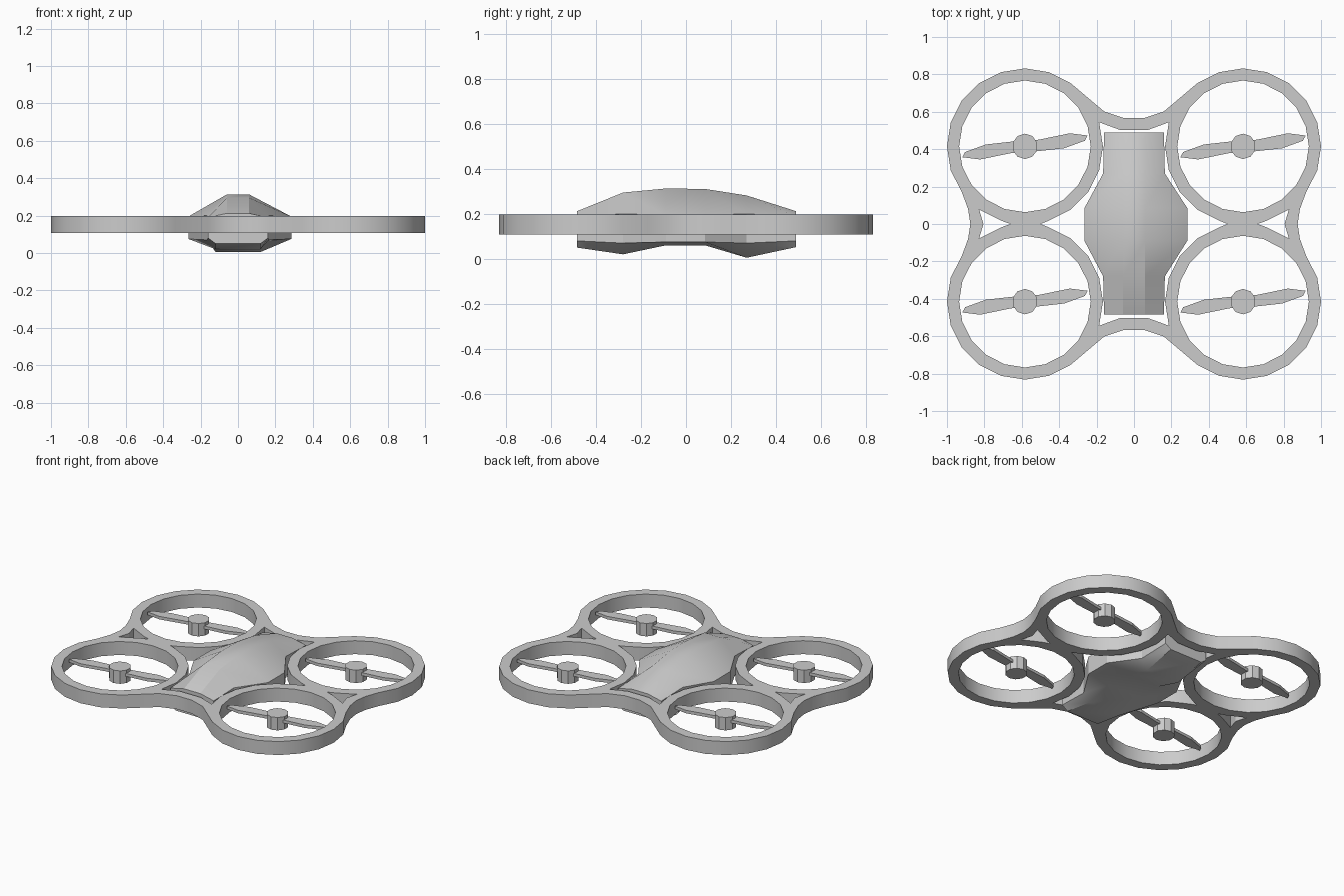
import bpy, bmesh, math

if "Cube" in bpy.data.objects:
    bpy.data.objects.remove(bpy.data.objects["Cube"])

grey = bpy.data.materials.new("light grey")
grey.diffuse_color = (0.6, 0.6, 0.6, 1)
grey.use_nodes = True
grey.node_tree.nodes["Principled BSDF"].inputs["Base Color"].default_value = grey.diffuse_color

CX, CY, R_OUT, R_IN = 0.583, 0.415, 0.417, 0.352
Z0, Z1 = 0.108, 0.198


def ring(angles, r=R_OUT):
    """Points on the rotor guard in the +x +y quarter."""
    return [(CX + r * math.cos(math.radians(a)), CY + r * math.sin(math.radians(a)))
            for a in angles]


def four_way(quarter):
    """Mirror an open quarter path, running clockwise from +y to +x, into a loop."""
    half = quarter + [(x, -y) for x, y in reversed(quarter) if y > 1e-4]
    return half + [(-x, y) for x, y in reversed(half) if x > 1e-4]


def finish(name, mesh, smooth=True):
    obj = bpy.data.objects.new(name, mesh)
    bpy.context.collection.objects.link(obj)
    mesh.materials.clear()
    mesh.materials.append(grey)
    if smooth:
        bpy.ops.object.select_all(action='DESELECT')
        obj.select_set(True)
        bpy.context.view_layer.objects.active = obj
        bpy.ops.object.shade_smooth_by_angle(angle=math.radians(30))
    return obj


def prism(bm, pts, z0, z1):
    """Extrude a counter-clockwise outline between two heights."""
    lo = [bm.verts.new((x, y, z0)) for x, y in pts]
    hi = [bm.verts.new((x, y, z1)) for x, y in pts]
    bm.faces.new(lo[::-1])
    bm.faces.new(hi)
    for i in range(len(pts)):
        j = (i + 1) % len(pts)
        bm.faces.new((lo[i], lo[j], hi[j], hi[i]))


# Guard frame: one outline with rotor, body and side openings
outer = four_way([(0.055, 0.567), (0.16, 0.602)] + ring(range(126, -37, -18))
                 + [(0.887, 0.08), (0.875, 0)])
centre = four_way([(0.075, 0.503)] + ring(range(162, 253, 18)) + [(0.5, 0)])
loops = [outer, centre]
for sx in (1, -1):
    gap = [(0.66, 0)] + ring((288, 306)) + [(0.805, 0)] \
        + [(x, -y) for x, y in ring((306, 288))]
    loops.append([(sx * x, y) for x, y in gap])
    for sy in (1, -1):
        loops.append([(sx * x, sy * y) for x, y in ring(range(0, 360, 18), R_IN)])

curve = bpy.data.curves.new("frame_outline", 'CURVE')
curve.dimensions = '2D'
curve.fill_mode = 'BOTH'
curve.extrude = (Z1 - Z0) / 2
for pts in loops:
    spline = curve.splines.new('POLY')
    spline.points.add(len(pts) - 1)
    for p, (x, y) in zip(spline.points, pts):
        p.co = (x, y, 0, 1)
    spline.use_cyclic_u = True
helper = bpy.data.objects.new("frame_outline", curve)
bpy.context.collection.objects.link(helper)
bpy.context.view_layer.update()
frame_mesh = bpy.data.meshes.new_from_object(
    helper.evaluated_get(bpy.context.evaluated_depsgraph_get()))
bpy.data.objects.remove(helper)
bm = bmesh.new()
bm.from_mesh(frame_mesh)
bmesh.ops.remove_doubles(bm, verts=bm.verts, dist=1e-4)
bmesh.ops.translate(bm, verts=bm.verts, vec=(0, 0, (Z0 + Z1) / 2))
bmesh.ops.recalc_face_normals(bm, faces=bm.faces)
bm.to_mesh(frame_mesh)
bm.free()
finish("guard_frame", frame_mesh)

# Body: lofted sections (y, left, right, top, side top, side bottom, bottom)
sections = [
    (-0.485, -0.16, 0.16, 0.212, 0.190, 0.080, 0.050),
    (-0.280, -0.165, 0.165, 0.295, 0.200, 0.070, 0.020),
    (-0.090, -0.265, 0.285, 0.313, 0.195, 0.075, 0.060),
    (0.085, -0.265, 0.285, 0.311, 0.195, 0.075, 0.060),
    (0.270, -0.165, 0.165, 0.282, 0.200, 0.070, 0.005),
    (0.490, -0.16, 0.16, 0.212, 0.190, 0.080, 0.052),
]
bm = bmesh.new()
rows = []
for y, l, r, top, st, sb, bot in sections:
    section = [(l, st), (-0.06, top), (0.06, top), (r, st),
               (r, sb), (0.12, bot), (-0.12, bot), (l, sb)]
    rows.append([bm.verts.new((x, y, z)) for x, z in section])
for a, b in zip(rows, rows[1:]):
    for i in range(8):
        j = (i + 1) % 8
        bm.faces.new((a[i], a[j], b[j], b[i]))
bm.faces.new(rows[0])
bm.faces.new(rows[-1])
bmesh.ops.recalc_face_normals(bm, faces=bm.faces)
body_mesh = bpy.data.meshes.new("body")
bm.to_mesh(body_mesh)
bm.free()
finish("body", body_mesh)

# Rotors: ten-sided hub with a two-bladed propeller
blade = [(0.03, -0.03), (0.21, -0.01), (0.32, 0.03), (0.335, 0.058),
         (0.24, 0.07), (0.08, 0.037), (0.03, 0.03)]
for sx, side in ((-1, "left"), (1, "right")):
    for sy, end in ((-1, "front"), (1, "back")):
        cx, cy = sx * CX, sy * CY
        for part in ("hub", "propeller"):
            bm = bmesh.new()
            if part == "hub":
                prism(bm, [(cx + 0.068 * math.sin(-math.tau * i / 10),
                            cy + 0.068 * math.cos(math.tau * i / 10))
                           for i in range(10)], Z0 + 0.002, Z1 - 0.002)
            else:
                for s in (1, -1):
                    prism(bm, [(cx + s * x, cy + s * y) for x, y in blade], 0.155, 0.175)
            mesh = bpy.data.meshes.new(part)
            bm.to_mesh(mesh)
            bm.free()
            finish(f"{end}_{side}_{part}", mesh, part == "hub")
